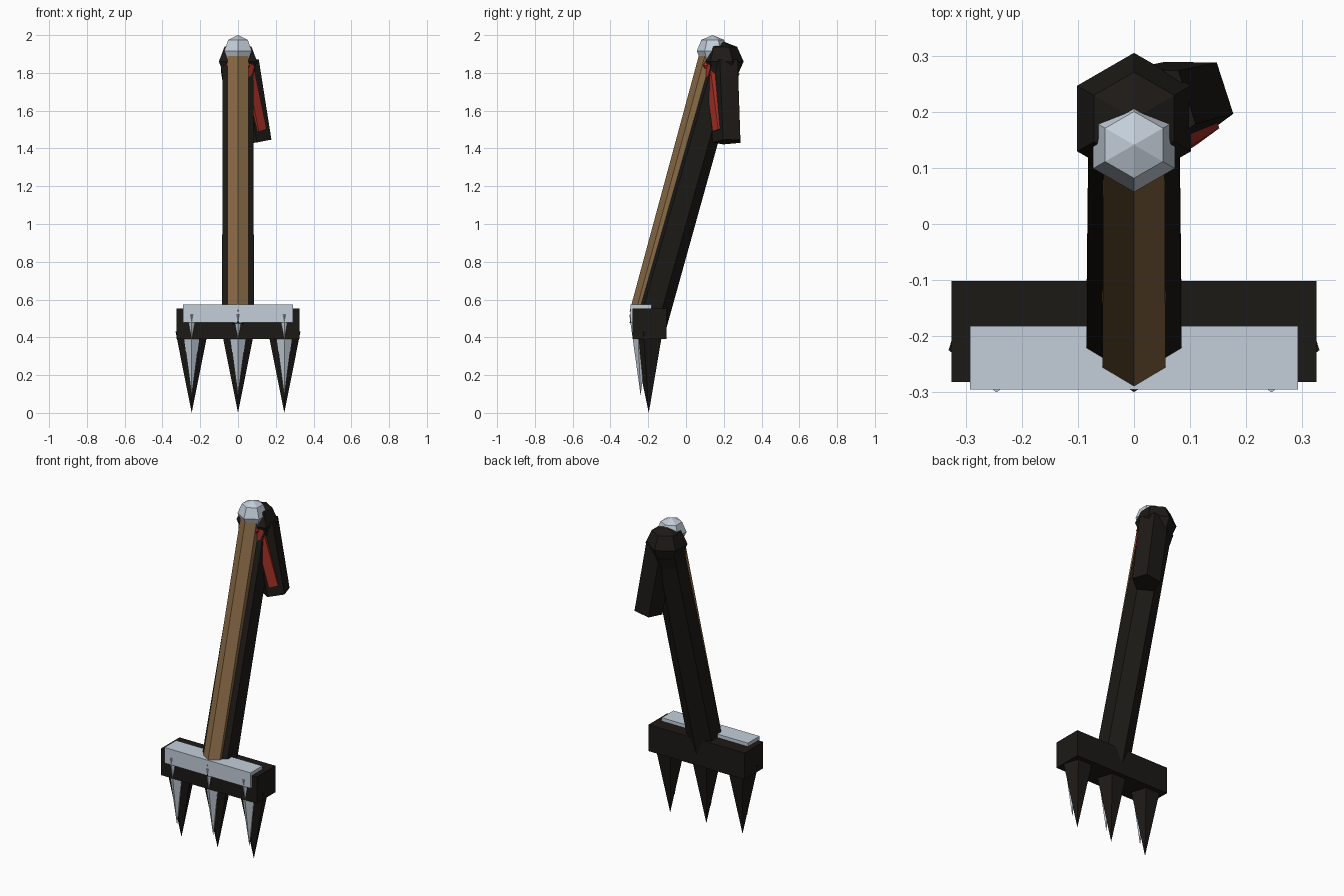
import bpy, bmesh
from math import pi
from mathutils import Vector, Matrix

if "Cube" in bpy.data.objects:
    bpy.data.objects.remove(bpy.data.objects["Cube"])


def material(name, rgb):
    m = bpy.data.materials.new(name)
    m.diffuse_color = (*rgb, 1)
    m.use_nodes = True
    m.node_tree.nodes["Principled BSDF"].inputs["Base Color"].default_value = m.diffuse_color
    return m


DARK = material("dark_shell", (0.012, 0.010, 0.008))
WOOD = material("wood", (0.25, 0.145, 0.06))
STEEL = material("steel", (0.55, 0.62, 0.70))
RED = material("red_cloth", (0.38, 0.03, 0.02))


def finish(name, bm, mat):
    me = bpy.data.meshes.new(name)
    bmesh.ops.recalc_face_normals(bm, faces=bm.faces)
    bm.to_mesh(me)
    bm.free()
    me.materials.append(mat)
    ob = bpy.data.objects.new(name, me)
    bpy.context.collection.objects.link(ob)
    return ob


def rod(name, a, b, r1, r2, sides, mat, turn=0.0):
    """Low-poly prism or cone from a to b, first vertex on +y plus turn."""
    a, b = Vector(a), Vector(b)
    d = b - a
    tilt = Vector((0, 0, 1 if d.z > 0 else -1)).rotation_difference(d).to_matrix().to_4x4()
    if d.z < 0:
        tilt = tilt @ Matrix.Rotation(pi, 4, 'Y')
    bm = bmesh.new()
    bmesh.ops.create_cone(bm, cap_ends=True, segments=sides, radius1=r1, radius2=r2, depth=d.length,
                          matrix=Matrix.Translation((a + b) / 2) @ tilt @ Matrix.Rotation(turn, 4, 'Z'))
    bmesh.ops.remove_doubles(bm, verts=bm.verts, dist=1e-5)
    return finish(name, bm, mat)


def block(name, lo, hi, mat):
    lo, hi = Vector(lo), Vector(hi)
    bm = bmesh.new()
    bmesh.ops.create_cube(bm, size=1, matrix=Matrix.Translation((lo + hi) / 2)
                          @ Matrix.Diagonal((*(hi - lo), 1)))
    return finish(name, bm, mat)


def ball(name, c, r, mat, rz=None):
    """Six-sided ball with a vertex on the y axis."""
    bm = bmesh.new()
    bmesh.ops.create_uvsphere(bm, u_segments=6, v_segments=4, radius=1,
                              matrix=Matrix.Translation(c) @ Matrix.Diagonal((r, r, rz or r, 1))
                              @ Matrix.Rotation(pi / 2, 4, 'Z'))
    # keep a vertex on y whatever the starting angle of the primitive
    if max(abs(v.co.x - c[0]) for v in bm.verts) > r * 0.95:
        bmesh.ops.rotate(bm, cent=c, matrix=Matrix.Rotation(pi / 2, 3, 'Z'), verts=bm.verts)
    return finish(name, bm, mat)


# leaning handle with its dark backing and end knobs
rod("handle", (0, -0.236, 0.52), (0, 0.13, 1.88), 0.065, 0.063, 6, WOOD)
rod("handle_backing", (0, -0.205, 0.45), (0, 0.19, 1.85), 0.098, 0.093, 6, DARK)
ball("knob", (0, 0.141, 1.916), 0.084, STEEL)
ball("knob_backing", (0, 0.188, 1.86), 0.117, DARK, 0.11)

# crossbar: steel plate on a dark block
block("crossbar_plate", (-0.292, -0.295, 0.478), (0.292, -0.182, 0.573), STEEL)
block("crossbar_backing", (-0.325, -0.282, 0.39), (0.325, -0.102, 0.552), DARK)

# three five-sided prongs, edge to the front
for i, x in enumerate((-0.245, 0, 0.245), 1):
    rod(f"prong_{i}", (x, -0.24, 0.09), (x, -0.24, 0.52), 0, 0.06, 5, STEEL, pi)
    rod(f"prong_backing_{i}", (x, -0.197, 0), (x, -0.197, 0.43), 0, 0.09, 5, DARK, pi)

# cloth knot under the knob and the hanging tail
ball("cloth_knot", (0, 0.132, 1.84), 0.075, RED, 0.05)
rod("cloth_knot_backing", (0, 0.16, 1.73), (0, 0.182, 1.82), 0.088, 0.104, 6, DARK)
rod("cloth_tail", (0.11, 0.185, 1.495), (0.035, 0.135, 1.87), 0.045, 0.042, 5, RED, pi)
rod("cloth_tail_backing", (0.10, 0.222, 1.435), (0.03, 0.205, 1.86), 0.082, 0.085, 5, DARK, pi / 5)
